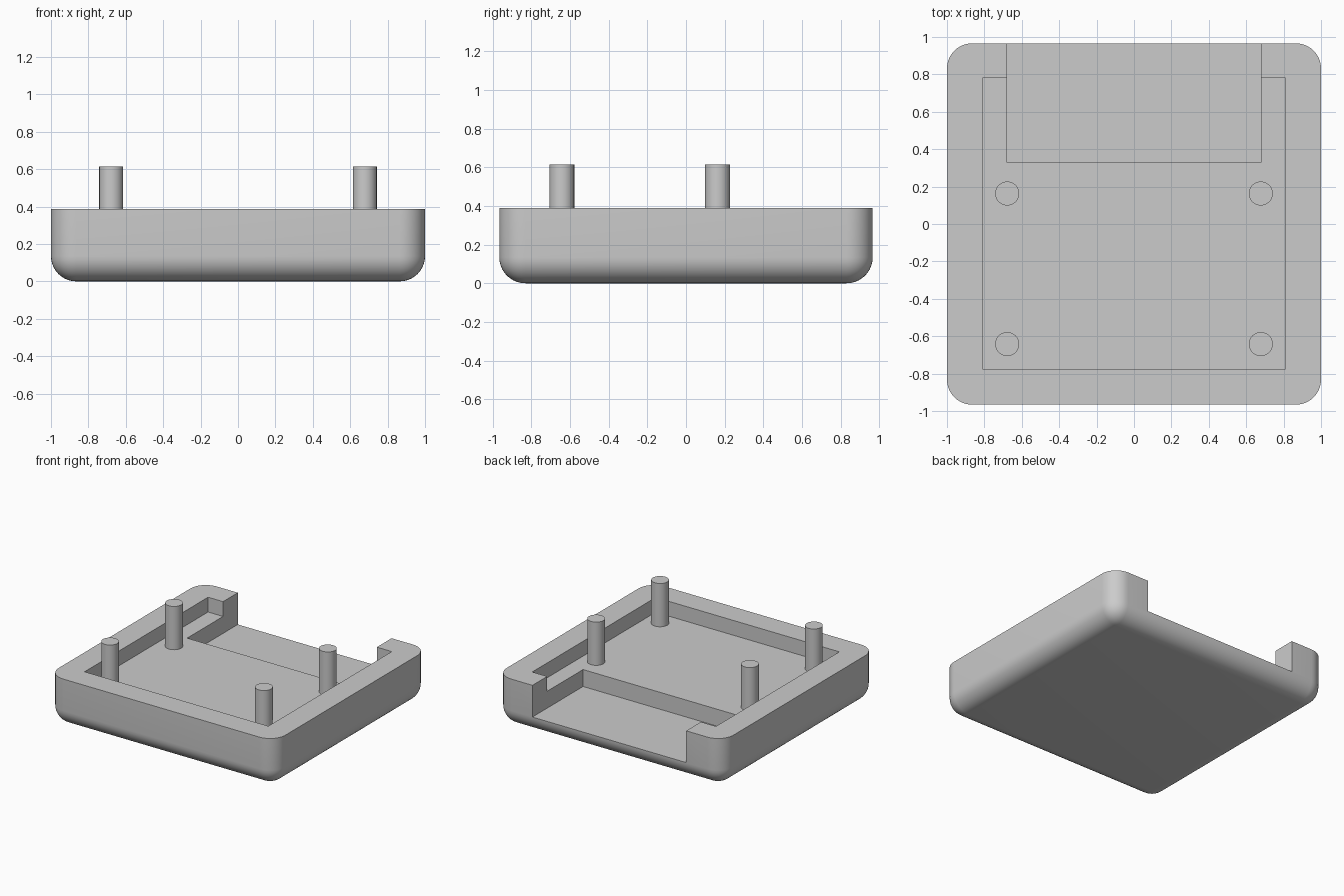
import bpy
import bmesh

if "Cube" in bpy.data.objects:
    bpy.data.objects.remove(bpy.data.objects["Cube"], do_unlink=True)

grey = bpy.data.materials.new("light grey plastic")
grey.use_nodes = True
colour = (0.6, 0.6, 0.6, 1)
grey.diffuse_color = colour
grey.node_tree.nodes["Principled BSDF"].inputs["Base Color"].default_value = colour


def box(name, low, high, radius=0):
    """Box between two corners; a radius rounds all edges but the top rim."""
    bm = bmesh.new()
    bmesh.ops.create_cube(bm, size=1)
    for v in bm.verts:
        v.co = [h if c > 0 else l for c, l, h in zip(v.co, low, high)]
    if radius:
        edges = [e for e in bm.edges if min(v.co.z for v in e.verts) < high[2]]
        bmesh.ops.bevel(bm, geom=edges, offset=radius, segments=10,
                        profile=0.5, affect='EDGES', clamp_overlap=True)
    bmesh.ops.recalc_face_normals(bm, faces=bm.faces)
    mesh = bpy.data.meshes.new(name)
    bm.to_mesh(mesh)
    bm.free()
    mesh.materials.append(grey)
    obj = bpy.data.objects.new(name, mesh)
    bpy.context.collection.objects.link(obj)
    return obj


def select(obj):
    bpy.ops.object.select_all(action='DESELECT')
    obj.select_set(True)
    bpy.context.view_layer.objects.active = obj


def cut(obj, cutter):
    cutter.hide_render = True
    mod = obj.modifiers.new("cut", 'BOOLEAN')
    mod.operation = 'DIFFERENCE'
    mod.solver = 'EXACT'
    mod.object = cutter
    select(obj)
    bpy.ops.object.modifier_apply(modifier=mod.name)
    bpy.data.objects.remove(cutter, do_unlink=True)


# Rounded tray with a shallow recess and a deeper slot open at the back
floor = 0.27
tray = box("tray", (-1, -0.966, 0), (1, 0.966, 0.388), 0.135)
cut(tray, box("recess_cutter", (-0.81, -0.775, floor), (0.81, 0.78, 0.6)))
cut(tray, box("slot_cutter", (-0.678, 0.328, 0.135), (0.678, 1.2, 0.7)))
select(tray)
bpy.ops.object.shade_smooth_by_angle()

# Four mounting pins standing on the recess floor
pin_top, sink = 0.615, 0.02
for side, x in (("right", -0.678), ("left", 0.678)):
    for end, y in (("front", -0.642), ("back", 0.163)):
        bpy.ops.mesh.primitive_cylinder_add(
            vertices=48, radius=0.064, depth=pin_top - floor + sink,
            location=(x, y, (pin_top + floor - sink) / 2))
        pin = bpy.context.object
        pin.name = f"pin_{end}_{side}"
        pin.data.materials.append(grey)
        bpy.ops.object.shade_smooth_by_angle()
